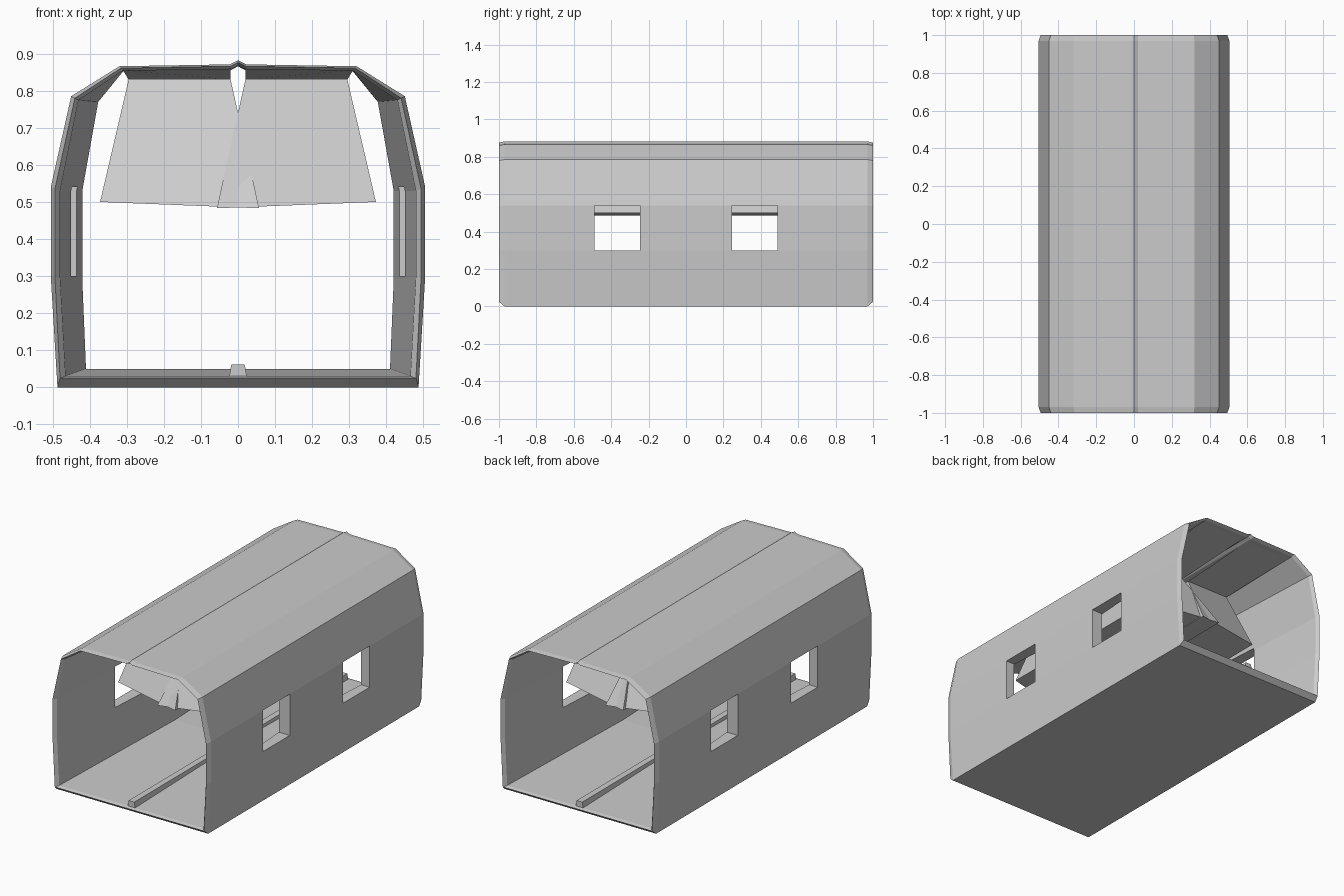
import bpy, bmesh

if "Cube" in bpy.data.objects:
    bpy.data.objects.remove(bpy.data.objects["Cube"])


def make_object(name, verts, faces):
    mesh = bpy.data.meshes.new(name)
    bm = bmesh.new()
    vs = [bm.verts.new(v) for v in verts]
    for f in faces:
        bm.faces.new([vs[i] for i in f])
    bmesh.ops.recalc_face_normals(bm, faces=bm.faces)
    bm.to_mesh(mesh)
    bm.free()
    ob = bpy.data.objects.new(name, mesh)
    bpy.context.collection.objects.link(ob)
    return ob


def box(name, x0, x1, y0, y1, z0, z1):
    v = [(x, y, z) for x in (x0, x1) for y in (y0, y1) for z in (z0, z1)]
    return make_object(name, v, [(0, 1, 3, 2), (4, 6, 7, 5), (0, 4, 5, 1),
                                 (2, 3, 7, 6), (0, 2, 6, 4), (1, 5, 7, 3)])


def ring(half, y):
    # closed section from a right-hand half profile ending on the centre line
    pts = half + [(-x, z) for x, z in reversed(half[:-1])]
    return [(x, y, z) for x, z in pts]


# carriage shell: outside, chamfered rims and inward-tapering inside
outer = [(.487, 0), (.505, .3), (.505, .54), (.45, .785), (.32, .866), (.022, .871), (0, .882)]
rim = [(.48, .025), (.494, .3), (.494, .535), (.44, .78), (.316, .861), (.02, .866), (0, .876)]
lip = [(.465, .03), (.48, .3), (.48, .53), (.43, .775), (.31, .854), (.018, .858), (0, .868)]
mid = [(.41, .05), (.42, .29), (.42, .53), (.377, .77), (.31, .852), (.018, .856), (0, .866)]
rings = [ring(outer, -.97), ring(outer, .97), ring(rim, 1), ring(lip, .98),
         ring(mid, 0), ring(lip, -.98), ring(rim, -1)]
n, m = len(rings[0]), len(rings)
verts = [v for r in rings for v in r]
faces = [(i * n + j, i * n + (j + 1) % n, ((i + 1) % m) * n + (j + 1) % n, ((i + 1) % m) * n + j)
         for i in range(m) for j in range(n)]
shell = make_object("carriage_shell", verts, faces)

# window openings through both side walls
for s in (-1, 1):
    y0, y1 = sorted((s * .245, s * .49))
    cutter = box("window_cutter", -.7, .7, y0, y1, .3, .54)
    cutter.hide_render = True
    mod = shell.modifiers.new("window", 'BOOLEAN')
    mod.operation = 'DIFFERENCE'
    mod.solver = 'EXACT'
    mod.object = cutter
    bpy.context.view_layer.objects.active = shell
    bpy.ops.object.modifier_apply(modifier=mod.name)
    bpy.data.objects.remove(cutter)

# floor rail along the middle
rail = [(-.024, .028), (-.018, .062), (.018, .062), (.024, .028)]
make_object("floor_rail", [(x, y, z) for y in (-.98, .98) for x, z in rail],
            [(0, 1, 2, 3), (7, 6, 5, 4)] + [(i, (i + 1) % 4, 4 + (i + 1) % 4, 4 + i) for i in range(4)])

# hanging ceiling panels, one per side, overlapping in the middle
for side, label in ((1, "right"), (-1, "left")):
    pairs = [((.31, -.98, .855), (.02, -.98, .86)),
             ((.295, -.44, .83), (.02, -.44, .83)),
             ((.372, -.57, .5), (-.057, -.66, .483))]
    pairs += [tuple((x, -y, z) for x, y, z in p) for p in reversed(pairs)]
    v = [(side * x, y, z) for p in pairs for x, y, z in p]
    f = [(2 * i, 2 * i + 1, 2 * i + 3, 2 * i + 2) for i in range(5)]
    f += [(2, 4, 6, 8), (3, 5, 7, 9)]
    make_object(label + "_ceiling_panel", v, f)
